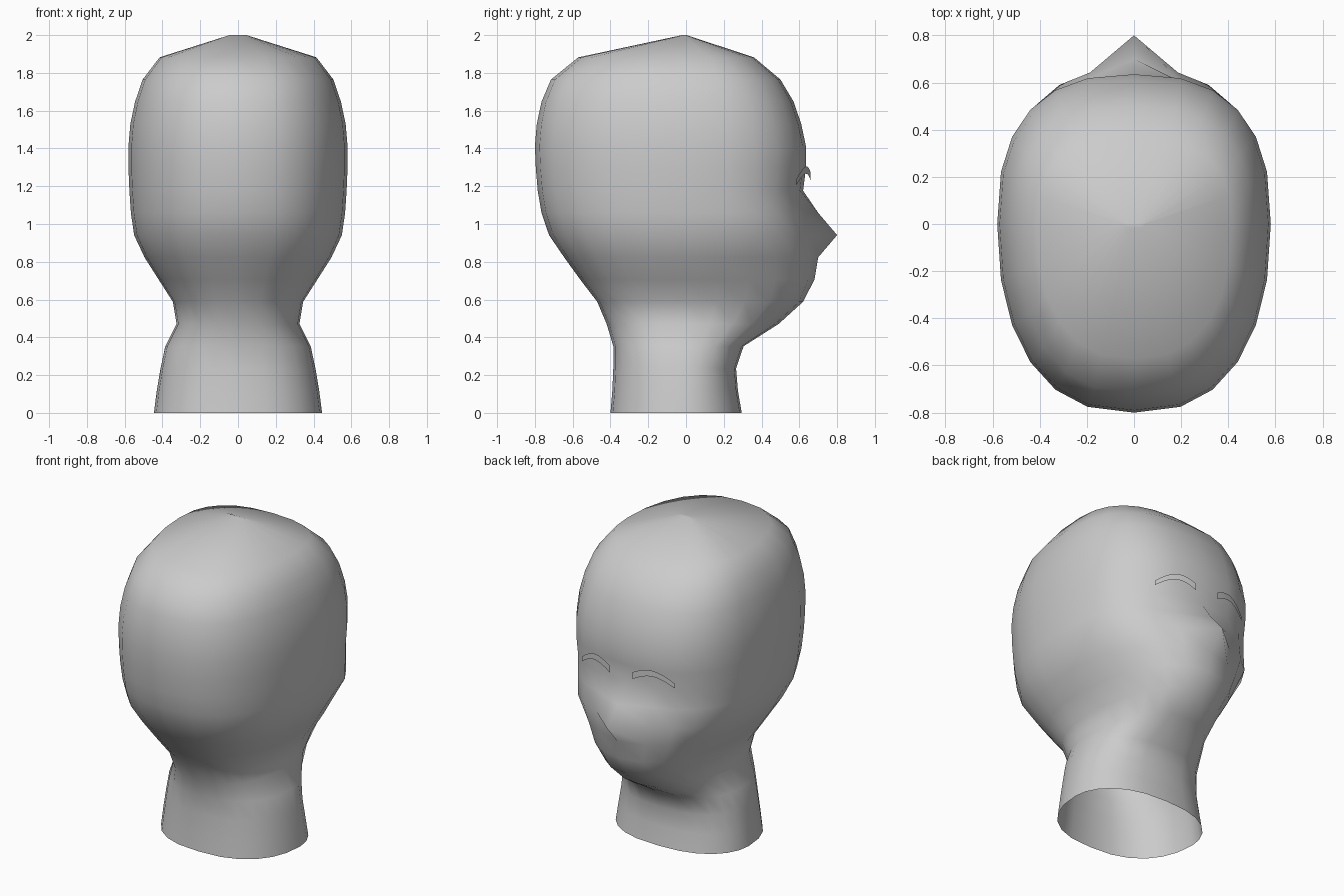
import bpy, bmesh, math

cube = bpy.data.objects.get("Cube")
if cube:
    bpy.data.objects.remove(cube)

grey = bpy.data.materials.new("light grey")
grey.use_nodes = True
COLOUR = (0.6, 0.6, 0.6, 1)
grey.diffuse_color = COLOUR
grey.node_tree.nodes["Principled BSDF"].inputs["Base Color"].default_value = COLOUR

SIDES = 24
# half width, back depth and face depth of each level, evenly spaced from the neck up
LEVELS = [
    (.445, .40, .295), (.43, .39, .275), (.41, .385, .265), (.385, .385, .305),
    (.325, .42, .49), (.345, .47, .62), (.42, .56, .67), (.495, .645, .67),
    (.55, .725, .66), (.567, .765, .63), (.575, .785, .62), (.58, .795, .635),
    (.58, .80, .635), (.57, .79, .61), (.545, .765, .57), (.505, .715, .50),
    (.415, .57, .36), (.045, .02, .002)]
STEP = 2 / (len(LEVELS) - 1)
# nose and lips stand out on the centre line only
PROFILE = {6: .68, 7: .70, 8: .80, 9: .70}


def power(v, p):
    return math.copysign(abs(v) ** p, v)


def ring_point(level, angle):
    """Rounded-box outline; angle 0 points to the face."""
    width, back, face = LEVELS[level]
    x = width * power(math.sin(angle), .8)
    c = math.cos(angle)
    if c > 0:
        y = face * power(c, .78 if level > 7 else 1.0)
    else:
        y = back * power(c, .9)
    return x, y


def make_object(name, bm):
    mesh = bpy.data.meshes.new(name)
    bm.to_mesh(mesh)
    bm.free()
    mesh.materials.append(grey)
    obj = bpy.data.objects.new(name, mesh)
    bpy.context.collection.objects.link(obj)
    mesh.shade_smooth()
    return obj


# head and neck: lofted rings, open at the base
bm = bmesh.new()
rings = []
for level in range(len(LEVELS)):
    ring = []
    for i in range(SIDES):
        x, y = ring_point(level, math.tau * i / SIDES)
        if i == 0:
            y = PROFILE.get(level, y)
        ring.append(bm.verts.new((x, y, level * STEP)))
    rings.append(ring)
for low, high in zip(rings, rings[1:]):
    for i in range(SIDES):
        j = (i + 1) % SIDES
        bm.faces.new((low[i], low[j], high[j], high[i]))
bm.faces.new(rings[-1])
bmesh.ops.recalc_face_normals(bm, faces=bm.faces)
make_object("head", bm)

# eyebrows: thin arched ribbons just in front of the forehead
for name, side in (("right_eyebrow", 1), ("left_eyebrow", -1)):
    bm = bmesh.new()
    pairs = []
    for k in range(9):
        t = k / 8
        x = .08 + .25 * t
        y = .664 - .75 * x * x
        z = 1.25 + .05 * math.sin(math.pi * t) - .03 * t
        h = .045 - .015 * t
        pairs.append([bm.verts.new((side * x, y, z + d)) for d in (-h / 2, h / 2)])
    for (a, b), (c, d) in zip(pairs, pairs[1:]):
        bm.faces.new((a, b, d, c) if side > 0 else (a, c, d, b))
    make_object(name, bm)
